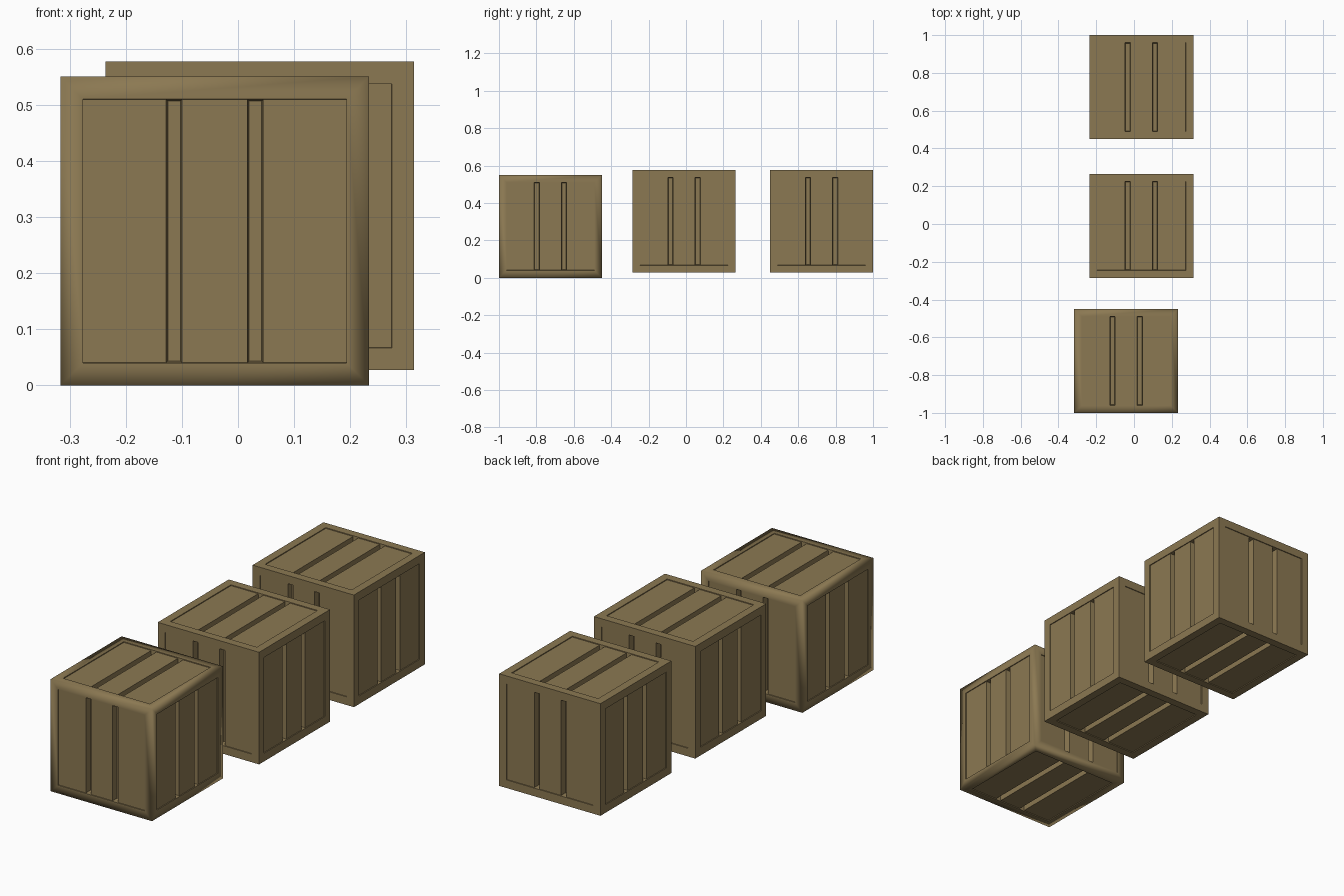
import bpy, bmesh
from mathutils import Vector

if "Cube" in bpy.data.objects:
    bpy.data.objects.remove(bpy.data.objects["Cube"])

SIZE = 0.55
FRAME = 0.0565                  # width of the border around each panel
GAPS = (-0.0725, 0.0725)        # groove centres across a panel
HALF_GAP = 0.014

wood = bpy.data.materials.new("wood")
wood.diffuse_color = (0.26, 0.19, 0.085, 1)
wood.use_nodes = True
wood.node_tree.nodes["Principled BSDF"].inputs["Base Color"].default_value = wood.diffuse_color


def crate(name, centre, smooth_frame=False):
    bm = bmesh.new()
    bmesh.ops.create_cube(bm, size=SIZE)
    panels = list(bm.faces)

    # slightly sunken panel on every side
    rim = bmesh.ops.inset_individual(bm, faces=panels, thickness=FRAME)["faces"]
    bmesh.ops.inset_individual(bm, faces=panels, thickness=0.0005, depth=-0.004)
    for f in rim:
        f.smooth = smooth_frame

    # split each panel into planks
    bm.normal_update()
    grooves = []
    for panel in panels:
        n = panel.normal.copy()
        axis = Vector((0, 1, 0)) if abs(n.x) > 0.5 else Vector((1, 0, 0))
        strips = [panel]
        for g in GAPS:
            for s in (-HALF_GAP, HALF_GAP):
                geom = list({e for f in strips for e in f.edges}) + strips
                verts = {v for f in strips for v in f.verts}
                res = bmesh.ops.bisect_plane(bm, geom=geom + list(verts), dist=1e-6,
                                             plane_co=axis * (g + s), plane_no=axis)
                strips = [f for f in res["geom"] if isinstance(f, bmesh.types.BMFace)]
        for f in strips:
            c = f.calc_center_median().dot(axis)
            if any(abs(c - g) < 0.003 for g in GAPS):
                grooves.append(f)

    # deep grooves between the planks
    bm.normal_update()
    bmesh.ops.inset_individual(bm, faces=grooves, thickness=0.004, depth=-0.03)

    me = bpy.data.meshes.new(name)
    bm.to_mesh(me)
    bm.free()
    me.materials.append(wood)
    ob = bpy.data.objects.new(name, me)
    ob.location = centre
    bpy.context.collection.objects.link(ob)


crate("front_crate", (-0.0415, -0.725, 0.275), smooth_frame=True)
crate("middle_crate", (0.039, -0.01, 0.302))
crate("back_crate", (0.039, 0.725, 0.302))
